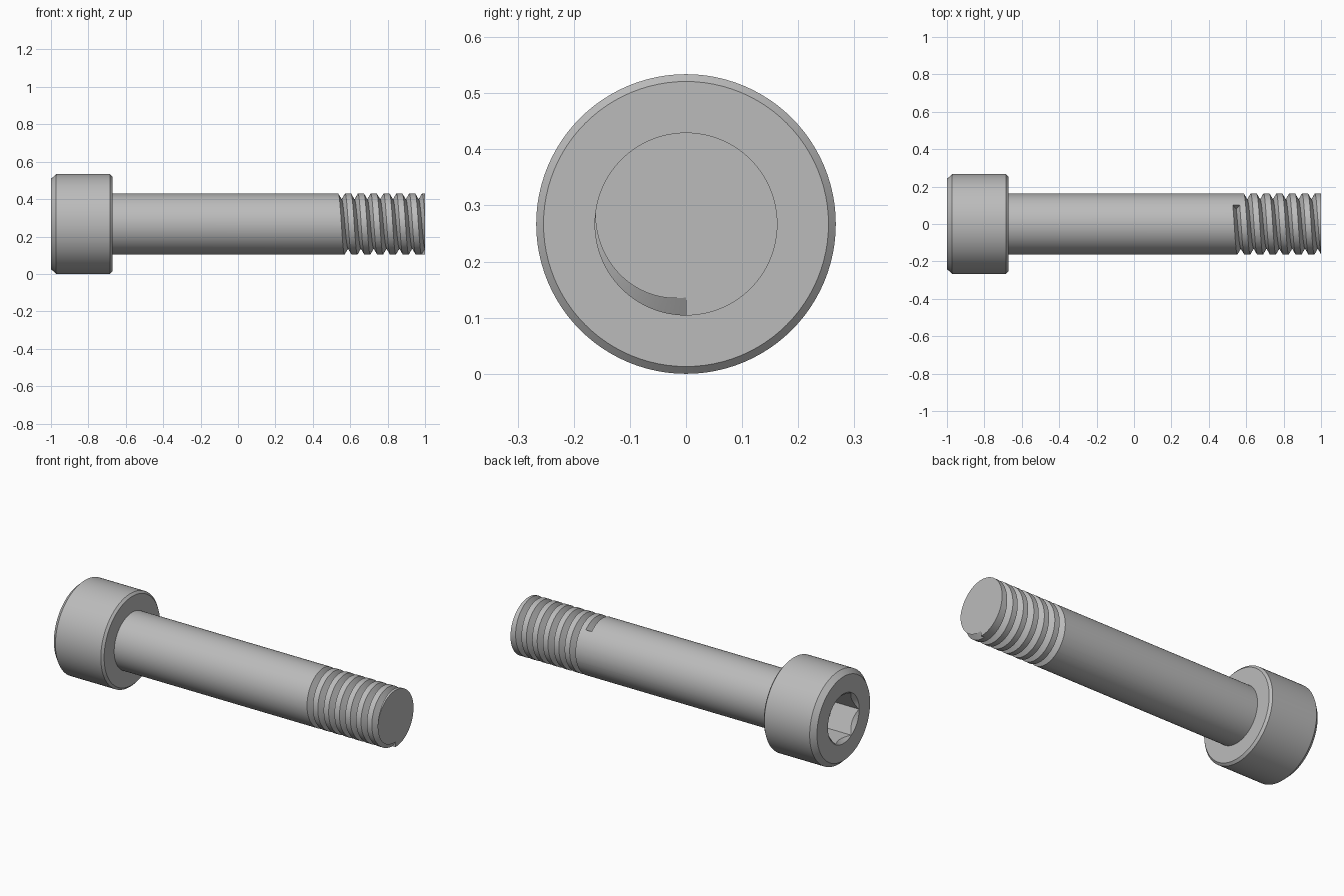
import bpy
import bmesh
from math import sin, cos, tan, pi, radians
from mathutils import Matrix, Vector

old = bpy.data.objects.get("Cube")
if old:
    bpy.data.objects.remove(old, do_unlink=True)

HEAD_R, SHANK_R = 0.267, 0.163
SEAT_X = -0.672                      # underside of the head
PITCH, DEPTH, HALF_W = 0.0686, 0.032, 0.0185
START, END = radians(52), radians(270 + 6 * 360)

steel = bpy.data.materials.new("grey steel")
steel.use_nodes = True
steel.diffuse_color = (0.5, 0.5, 0.5, 1)
steel.node_tree.nodes["Principled BSDF"].inputs["Base Color"].default_value = (0.5, 0.5, 0.5, 1)


def make_object(name, bm):
    bmesh.ops.recalc_face_normals(bm, faces=bm.faces)
    mesh = bpy.data.meshes.new(name)
    bm.to_mesh(mesh)
    bm.free()
    mesh.materials.append(steel)
    ob = bpy.data.objects.new(name, mesh)
    ob.location.z = HEAD_R
    bpy.context.collection.objects.link(ob)
    return ob


def loft(name, rings):
    """Skin a list of equal point rings and cap both ends."""
    bm = bmesh.new()
    rows = [[bm.verts.new(p) for p in ring] for ring in rings]
    n = len(rows[0])
    for a, b in zip(rows, rows[1:]):
        for i in range(n):
            j = (i + 1) % n
            bm.faces.new((a[i], a[j], b[j], b[i]))
    bm.faces.new(rows[0])
    bm.faces.new(rows[-1])
    return make_object(name, bm)


def turned(name, profile, sides):
    """Solid around the x axis from (x, radius) pairs."""
    return loft(name, [[(x, r * cos(2 * pi * i / sides), r * sin(2 * pi * i / sides))
                        for i in range(sides)] for x, r in profile])


def cut(target, cutter):
    mod = target.modifiers.new(cutter.name, 'BOOLEAN')
    mod.operation = 'DIFFERENCE'
    mod.solver = 'EXACT'
    mod.object = cutter
    bpy.context.view_layer.objects.active = target
    bpy.ops.object.modifier_apply(modifier=mod.name)
    bpy.data.objects.remove(cutter, do_unlink=True)


# Head with chamfered rims
head = turned("head", [(-1, 0.241), (-0.972, HEAD_R), (SEAT_X - 0.012, HEAD_R),
                       (SEAT_X, 0.254)], 96)

# Hexagonal socket with a conical lead-in
SOCKET_R = 0.141
cut(head, turned("hex_cutter", [(-1.1, SOCKET_R), (-0.84, SOCKET_R)], 6))
cut(head, turned("cone_cutter", [(-1.02, SOCKET_R + 0.021), (-0.9, SOCKET_R - 0.099)], 96))

# Shank
shank = turned("threaded_shank", [(SEAT_X - 0.01, SHANK_R), (1, SHANK_R)], 96)

# Helical V groove, ending where its root meets the tip
root = SHANK_R - DEPTH
top = SHANK_R + 0.015
wide = HALF_W * (top - root) / DEPTH
steps = int((END - START) / (2 * pi) * 72)
rings = []
for k in range(steps + 1):
    t = START + (END - START) * k / steps
    x = 1 - (END - t) / (2 * pi) * PITCH
    rings.append([(x + dx, r * cos(t), r * sin(t))
                  for dx, r in ((0, root), (wide, top), (-wide, top))])
cut(shank, loft("groove_cutter", rings))

# Smooth round surfaces, crisp edges
for ob in (head, shank):
    bpy.ops.object.select_all(action='DESELECT')
    ob.select_set(True)
    bpy.context.view_layer.objects.active = ob
    bpy.ops.object.shade_smooth_by_angle(angle=radians(25))
